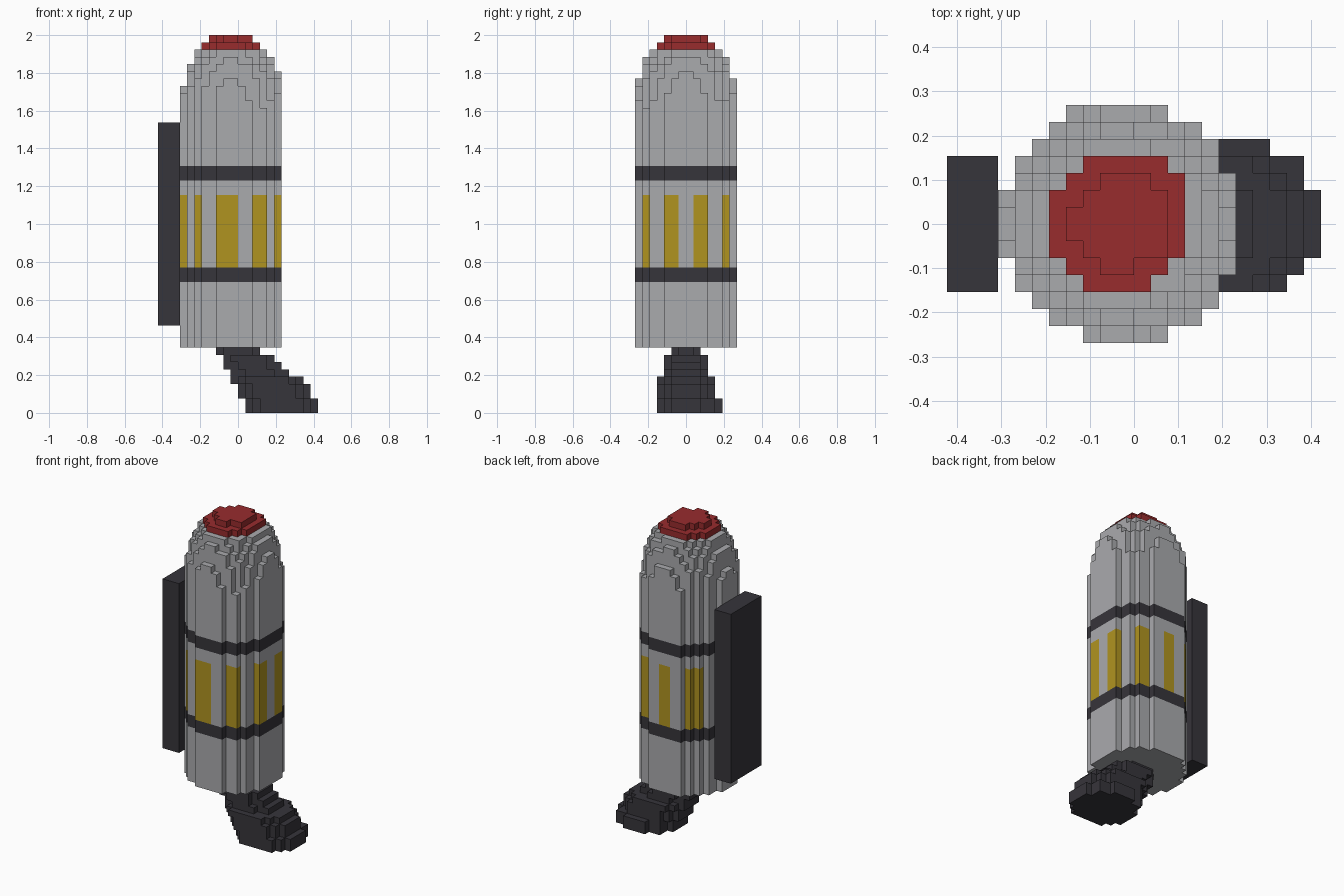
import bpy, bmesh, math

cube = bpy.data.objects.get("Cube")
if cube:
    bpy.data.objects.remove(cube, do_unlink=True)

V = 2 / 52  # edge length of one block


def material(name, rgb):
    m = bpy.data.materials.new(name)
    m.use_nodes = True
    m.diffuse_color = (*rgb, 1)
    m.node_tree.nodes["Principled BSDF"].inputs["Base Color"].default_value = (*rgb, 1)
    return m


grey = material("light grey metal", (0.40, 0.405, 0.42))
dark = material("dark rubber", (0.037, 0.035, 0.043))
red = material("red cap", (0.314, 0.025, 0.027))
yellow = material("yellow paint", (0.434, 0.296, 0.0144))

# The corners of a block face, for each of its six directions
DIRECTIONS = [(axis, sign) for axis in range(3) for sign in (0, 1)]


def block_object(name, cells, mats, rule=lambda c: 0):
    """Turn a set of grid cells into one mesh holding only the outer faces."""
    bm = bmesh.new()
    corners = {}

    def corner(p):
        if p not in corners:
            corners[p] = bm.verts.new([n * V for n in p])
        return corners[p]

    for c in sorted(cells):
        for axis, sign in DIRECTIONS:
            near = list(c)
            near[axis] += 2 * sign - 1
            if tuple(near) in cells:
                continue
            u, w = (axis + 1) % 3, (axis + 2) % 3
            quad = []
            for a, b in ((0, 0), (1, 0), (1, 1), (0, 1)):
                p = list(c)
                p[axis] += sign
                p[u] += a
                p[w] += b
                quad.append(corner(tuple(p)))
            face = bm.faces.new(quad if sign else quad[::-1])
            face.material_index = rule(c)
    mesh = bpy.data.meshes.new(name)
    bm.to_mesh(mesh)
    bm.free()
    for m in mats:
        mesh.materials.append(m)
    obj = bpy.data.objects.new(name, mesh)
    bpy.context.collection.objects.link(obj)
    return obj


def disc(k, cx, cy, rx, ry):
    """Cells of layer k whose centres lie inside an ellipse."""
    return {(i, j, k) for i in range(-11, 12) for j in range(-8, 8)
            if ((i + 0.5 - cx) / rx) ** 2 + ((j + 0.5 - cy) / ry) ** 2 <= 1}


# Round body with a domed shoulder
BODY_X, BODY_Y = -0.85, 0.05
DOME = [49.5, 48, 46, 43.7, 41, 36.5, 31.5, 25, 17.5, 8.3]  # squared radii


def body_layers(first, last):
    cells = set()
    for k in range(first, last):
        r = math.sqrt(DOME[k - 42] if k >= 42 else 49.8)
        cells |= disc(k, BODY_X, BODY_Y, r, r)
    return cells


# Painted upright stripes, as ranges of direction in degrees
STRIPES = [(10, 23), (48, 60), (85, 98), (120, 138), (160, 170),
           (-170, -160), (-140, -130), (-105, -85), (-62, -48), (-23, -10)]


def striped(c):
    angle = math.degrees(math.atan2(c[1] + 0.5 - BODY_Y, c[0] + 0.5 - BODY_X))
    return int(20 <= c[2] < 30 and any(a < angle < b for a, b in STRIPES))


block_object("lower_body", body_layers(9, 18), [grey])
block_object("lower_band", body_layers(18, 20), [dark])
block_object("striped_body", body_layers(20, 32), [grey, yellow], striped)
block_object("upper_band", body_layers(32, 34), [dark])
block_object("domed_body", body_layers(34, 50), [grey])
block_object("top_cap", body_layers(50, 52), [red])

# Slanted nozzle under the body: left, right and half depth of each layer
NOZZLE = [(1, 11, 4.4), (1, 11, 4.4), (0, 10, 4.1), (0, 10, 4.1), (-1, 9, 4.1),
          (-1, 7, 3.1), (-2, 6, 3.1), (-2, 5, 3.1), (-3, 3, 2.1)]
nozzle = set()
for k, (left, right, depth) in enumerate(NOZZLE):
    nozzle |= disc(k, (left + right) / 2, 0.3 if k < 2 else 0,
                   (right - left) / 2 + 0.1, depth)
block_object("nozzle", nozzle, [dark])

# Flat mounting plate on the side
bpy.ops.mesh.primitive_cube_add(size=1, location=(-9.5 * V, 0, 26 * V))
plate = bpy.context.object
plate.name = "mounting_plate"
plate.scale = (3 * V, 8 * V, 28 * V)
plate.data.materials.append(dark)
